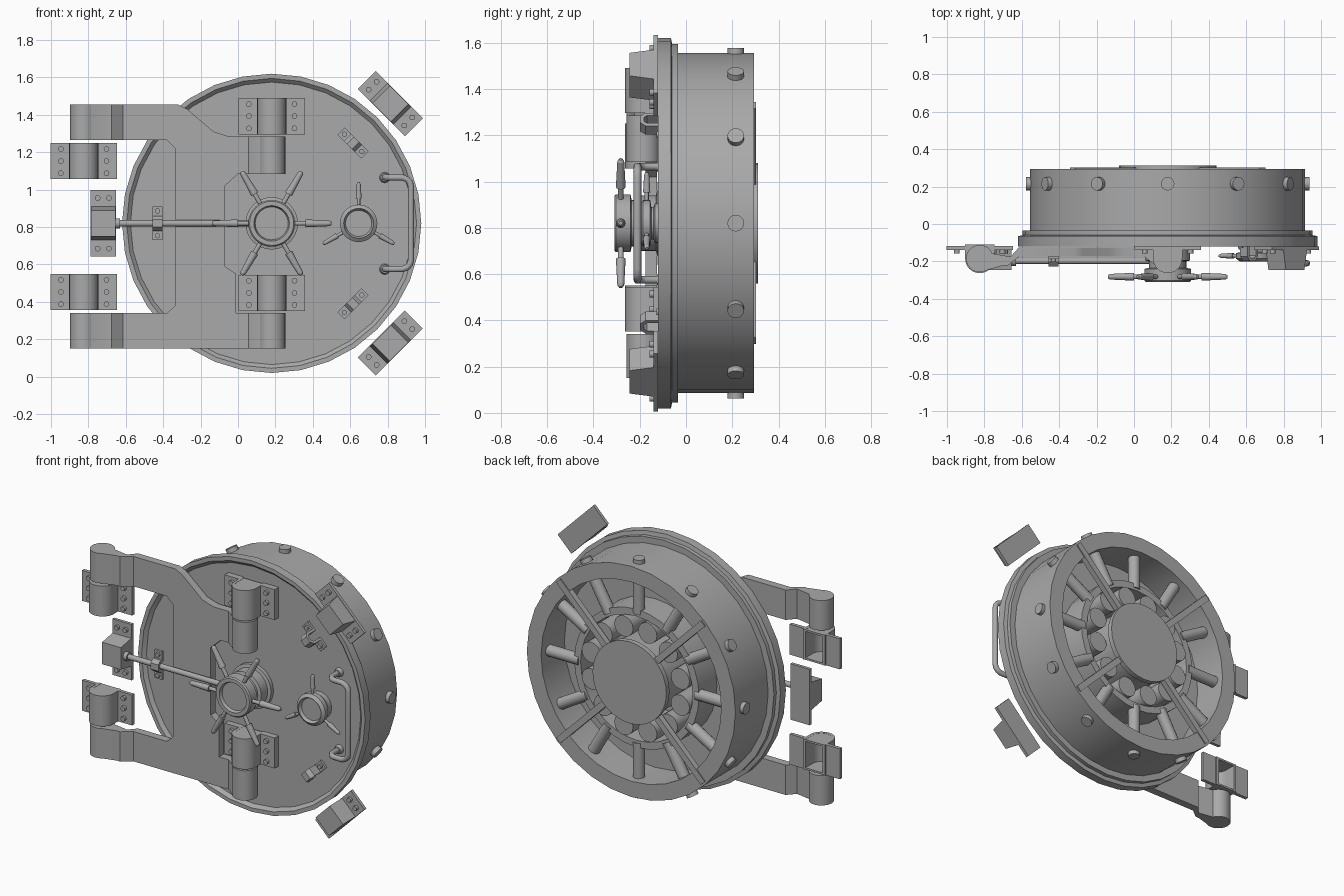
import bpy, bmesh, math
from math import sin, cos, pi, radians
from mathutils import Vector, Matrix

if "Cube" in bpy.data.objects:
    bpy.data.objects.remove(bpy.data.objects["Cube"], do_unlink=True)

steel = bpy.data.materials.new("steel_grey")
steel.use_nodes = True
GREY = (0.4, 0.4, 0.4, 1)
steel.diffuse_color = GREY
steel.node_tree.nodes["Principled BSDF"].inputs["Base Color"].default_value = GREY

CX, CZ = 0.18, 0.82          # door axis
CENTRE = (CX, 0, CZ)


def finish(name, bm, loc=(0, 0, 0), turn=0):
    """Turn a bmesh into a shaded object, rotated about y."""
    bmesh.ops.recalc_face_normals(bm, faces=bm.faces)
    mesh = bpy.data.meshes.new(name)
    bm.to_mesh(mesh)
    bm.free()
    mesh.materials.append(steel)
    ob = bpy.data.objects.new(name, mesh)
    bpy.context.collection.objects.link(ob)
    ob.location = loc
    ob.rotation_euler = (0, turn, 0)
    bpy.ops.object.select_all(action='DESELECT')
    ob.select_set(True)
    bpy.context.view_layer.objects.active = ob
    bpy.ops.object.shade_smooth_by_angle(angle=radians(32))
    return ob


def box(bm, lo, hi):
    lo, hi = Vector(lo), Vector(hi)
    size = hi - lo
    m = Matrix.Translation((lo + hi) / 2) @ Matrix.Diagonal((*size, 1))
    bmesh.ops.create_cube(bm, size=1, matrix=m)


def cyl(bm, a, b, r, r2=None, n=16):
    a, b = Vector(a), Vector(b)
    d = b - a
    m = Matrix.Translation((a + b) / 2) @ d.to_track_quat('Z', 'Y').to_matrix().to_4x4()
    bmesh.ops.create_cone(bm, cap_ends=True, segments=n, radius1=r,
                          radius2=r if r2 is None else r2, depth=d.length, matrix=m)


def prism(bm, pts, place, lo, hi):
    """Extrude a 2D outline; place(u, v, w) gives the 3D point."""
    bottom = [bm.verts.new(place(u, v, lo)) for u, v in pts]
    top = [bm.verts.new(place(u, v, hi)) for u, v in pts]
    bm.faces.new(bottom)
    bm.faces.new(top[::-1])
    for i in range(len(pts)):
        j = (i + 1) % len(pts)
        bm.faces.new((bottom[i], top[i], top[j], bottom[j]))


def lathe(name, profile, loc=CENTRE, n=32):
    """Revolve (radius, y) points about the y axis."""
    bm = bmesh.new()
    rings = []
    for r, y in profile:
        if r == 0:
            rings.append([bm.verts.new((0, y, 0))] * n)
        else:
            rings.append([bm.verts.new((r * cos(2 * pi * i / n), y, r * sin(2 * pi * i / n)))
                          for i in range(n)])
    for p, q in zip(rings, rings[1:]):
        for i in range(n):
            j = (i + 1) % n
            corners = list(dict.fromkeys((p[i], p[j], q[j], q[i])))
            bm.faces.new(corners)
    return finish(name, bm, loc)


xz = lambda u, v, w: (u, w, v)
xy = lambda u, v, w: (u, v, w)
yz = lambda u, v, w: (w, u, v)

# Door body: dished front, stepped rim, drum with an open back
lathe("door_body", [(0, -0.10), (0.755, -0.10), (0.775, -0.12), (0.80, -0.12), (0.80, -0.065),
                    (0.775, -0.06), (0.775, -0.035), (0.735, -0.035), (0.735, 0.295),
                    (0.635, 0.295), (0.635, 0.06), (0, 0.06)])
lathe("back_ring", [(0.44, 0.06), (0.44, 0.24), (0.395, 0.24), (0.395, 0.06)])
lathe("back_disc", [(0.24, 0.06), (0.24, 0.28), (0.26, 0.28), (0.26, 0.312), (0, 0.312)])

# Locking bolts through the drum and tumblers around the back disc
bolts, tumblers = bmesh.new(), bmesh.new()
for i in range(12):
    a = i * pi / 6
    d = Vector((cos(a), 0, sin(a)))
    cyl(bolts, d * 0.41 + Vector((0, 0.215, 0)), d * 0.758 + Vector((0, 0.215, 0)), 0.036)
    t = Vector((cos(a + pi / 12), 0, sin(a + pi / 12))) * 0.325
    cyl(tumblers, t + Vector((0, 0.055, 0)), t + Vector((0, 0.25, 0)), 0.066)
finish("locking_bolts", bolts, CENTRE)
finish("tumblers", tumblers, CENTRE)

# Diagonal braces across the back
for k in range(4):
    bm = bmesh.new()
    box(bm, (0.22, 0.265, -0.02), (0.72, 0.302, 0.02))
    finish("back_brace", bm, CENTRE, pi / 4 + k * pi / 2)

# Hinge arm: C-shaped plate
outline = [(-0.615, 1.455), (-0.32, 1.455), (-0.27, 1.43), (-0.13, 1.31), (-0.05, 1.285),
           (0.055, 1.285), (0.055, 1.085), (0, 1.085), (-0.07, 1.02), (-0.07, 0.59),
           (-0.01, 0.55), (-0.01, 0.34), (0.055, 0.34), (0.055, 0.15), (-0.615, 0.15),
           (-0.615, 0.34), (-0.38, 0.34), (-0.335, 0.38), (-0.335, 1.22), (-0.38, 1.265),
           (-0.615, 1.265)]
bm = bmesh.new()
prism(bm, outline, xz, -0.175, -0.125)
finish("hinge_arm", bm)

# Arm knuckles with their necks
HY = -0.185
for x, spans, neck in (
        (-0.825, ((1.265, 1.455), (0.15, 0.34)),
         [(-0.80, -0.25), (-0.70, -0.222), (-0.675, -0.222), (-0.615, -0.175),
          (-0.615, -0.125), (-0.66, -0.175), (-0.80, -0.15)]),
        (0.18, ((1.085, 1.285), (0.15, 0.34)),
         [(0.055, -0.175), (0.12, -0.225), (0.18, -0.24), (0.18, -0.125), (0.055, -0.125)])):
    for lo, hi in spans:
        bm = bmesh.new()
        cyl(bm, (x, HY, lo), (x, HY, hi), 0.073, n=24)
        prism(bm, neck, xy, lo, hi)
        finish("arm_knuckle", bm)

# Hinge plates: bolted flanges with a hollow knuckle, open at the back
arc = [radians(180 + 15 * i) for i in range(13)]
shell = [(-0.078, -0.11)] + [(0.078 * cos(a), HY + 0.078 * sin(a)) for a in arc] + [(0.078, -0.11)]
core = [(0.06, -0.11)] + [(0.06 * cos(a), HY + 0.06 * sin(a)) for a in arc[::-1]] + [(-0.06, -0.11)]
for x, z, back in ((-0.825, 1.153, -0.118), (-0.825, 0.453, -0.118),
                   (0.18, 1.393, -0.098), (0.18, 0.448, -0.098)):
    bm = bmesh.new()
    prism(bm, shell + core, xy, -0.097, 0.097)
    for end in (-0.096, 0.084):
        prism(bm, shell, xy, end, end + 0.012)
    for s in (-1, 1):
        box(bm, (min(s * 0.07, s * 0.177), -0.14, -0.097), (max(s * 0.07, s * 0.177), back, 0.097))
        for dz in (-0.065, 0, 0.065):
            cyl(bm, (s * 0.122, -0.135, dz), (s * 0.122, -0.157, dz), 0.015, n=12)
    finish("hinge_plate", bm, (x, 0, z))

# Strike brackets around the frame
for x, z, turn in ((-0.72, 0.82, 0), (0.815, 1.46, -pi / 4), (0.815, 0.18, pi / 4)):
    bm = bmesh.new()
    box(bm, (-0.068, -0.14, -0.178), (0.068, -0.12, 0.178))
    prism(bm, [(-0.135, -0.09), (-0.245, -0.07), (-0.245, 0.07), (-0.135, 0.09)], yz, -0.066, 0.066)
    for s in (-1, 1):
        for dx in (-0.03, 0.03):
            cyl(bm, (dx, -0.135, s * 0.135), (dx, -0.157, s * 0.135), 0.015, n=12)
    finish("strike_bracket", bm, (x, 0, z), turn)

# Small guide brackets: feet with an arched strap
for x, z, turn, base, depth in ((-0.43, 0.82, 0, -0.172, 0.055),
                                (0.615, 1.25, -pi / 4, -0.098, 0.10),
                                (0.615, 0.39, pi / 4, -0.098, 0.10)):
    bm = bmesh.new()
    for s in (-1, 1):
        box(bm, (-0.027, -0.016, min(s * 0.03, s * 0.09)), (0.027, 0, max(s * 0.03, s * 0.09)))
        cyl(bm, (0, -0.014, s * 0.066), (0, -0.03, s * 0.066), 0.014, n=12)
    strap = [(0, 0.04), (0.024 - depth, 0.04), (-depth, 0.02), (-depth, -0.02), (0.024 - depth, -0.04),
             (0, -0.04), (0, -0.024), (0.03 - depth, -0.024), (0.016 - depth, -0.012),
             (0.016 - depth, 0.012), (0.03 - depth, 0.024), (0, 0.024)]
    prism(bm, strap, yz, -0.027, 0.027)
    finish("guide_bracket", bm, (x, base, z), turn)

# Bolt rod running from the strike to the wheel hub
bm = bmesh.new()
cyl(bm, (-0.66, -0.197, CZ), (0.10, -0.197, CZ), 0.017)
cyl(bm, (-0.655, -0.197, CZ), (-0.63, -0.197, CZ), 0.027)
finish("bolt_rod", bm)

# Wheels: dished hub plus tapered handles
lathe("main_hub", [(0.14, -0.095), (0.14, -0.125), (0.12, -0.13), (0.12, -0.195), (0.10, -0.20),
                   (0.10, -0.235), (0.125, -0.24), (0.125, -0.302), (0.118, -0.31),
                   (0.095, -0.31), (0.088, -0.29), (0, -0.29)])
SX = 0.645
lathe("small_hub", [(0.085, -0.095), (0.085, -0.135), (0.07, -0.14), (0.07, -0.15), (0.10, -0.155),
                    (0.10, -0.185), (0.08, -0.20), (0.07, -0.18), (0, -0.18)], (SX, 0, CZ))
for name, x, y, count, start, r0, r1, size in (("main_wheel_handle", CX, -0.282, 6, 0, 0.115, 0.32, 1),
                                               ("small_wheel_handle", SX, -0.17, 3, pi / 2, 0.09, 0.22, 0.75)):
    for k in range(count):
        a = start + k * 2 * pi / count
        d = Vector((cos(a), 0, sin(a)))
        o = Vector((0, y, 0))
        bm = bmesh.new()
        mid = r0 + (r1 - r0) * 0.32
        cyl(bm, o + d * r0, o + d * (mid + 0.01), 0.012 * size, n=12)
        cyl(bm, o + d * mid, o + d * (r1 - 0.012), 0.021 * size, 0.015 * size, n=12)
        cyl(bm, o + d * (r1 - 0.012), o + d * r1, 0.015 * size, 0.008 * size, n=12)
        finish(name, bm, (x, 0, CZ))

# Grab handle: bent bar with round feet
curve = bpy.data.curves.new("grab_handle", 'CURVE')
curve.dimensions = '3D'
curve.bevel_depth = 0.017
curve.bevel_resolution = 3
curve.use_fill_caps = True
half = [(0.785, -0.10, 0.245), (0.785, -0.175, 0.245), (0.80, -0.20, 0.245), (0.825, -0.21, 0.245),
        (0.88, -0.21, 0.245), (0.905, -0.21, 0.235), (0.92, -0.21, 0.218), (0.925, -0.21, 0.195)]
path = half + [(x, y, -z) for x, y, z in half[::-1]]
spline = curve.splines.new('POLY')
spline.points.add(len(path) - 1)
for point, (x, y, z) in zip(spline.points, path):
    point.co = (x, y, z + CZ, 1)
curve.materials.append(steel)
handle = bpy.data.objects.new("grab_handle", curve)
bpy.context.collection.objects.link(handle)
for s in (-1, 1):
    bm = bmesh.new()
    cyl(bm, (0, -0.095, 0), (0, -0.125, 0), 0.03, 0.022)
    finish("handle_foot", bm, (0.785, 0, CZ + s * 0.245))
